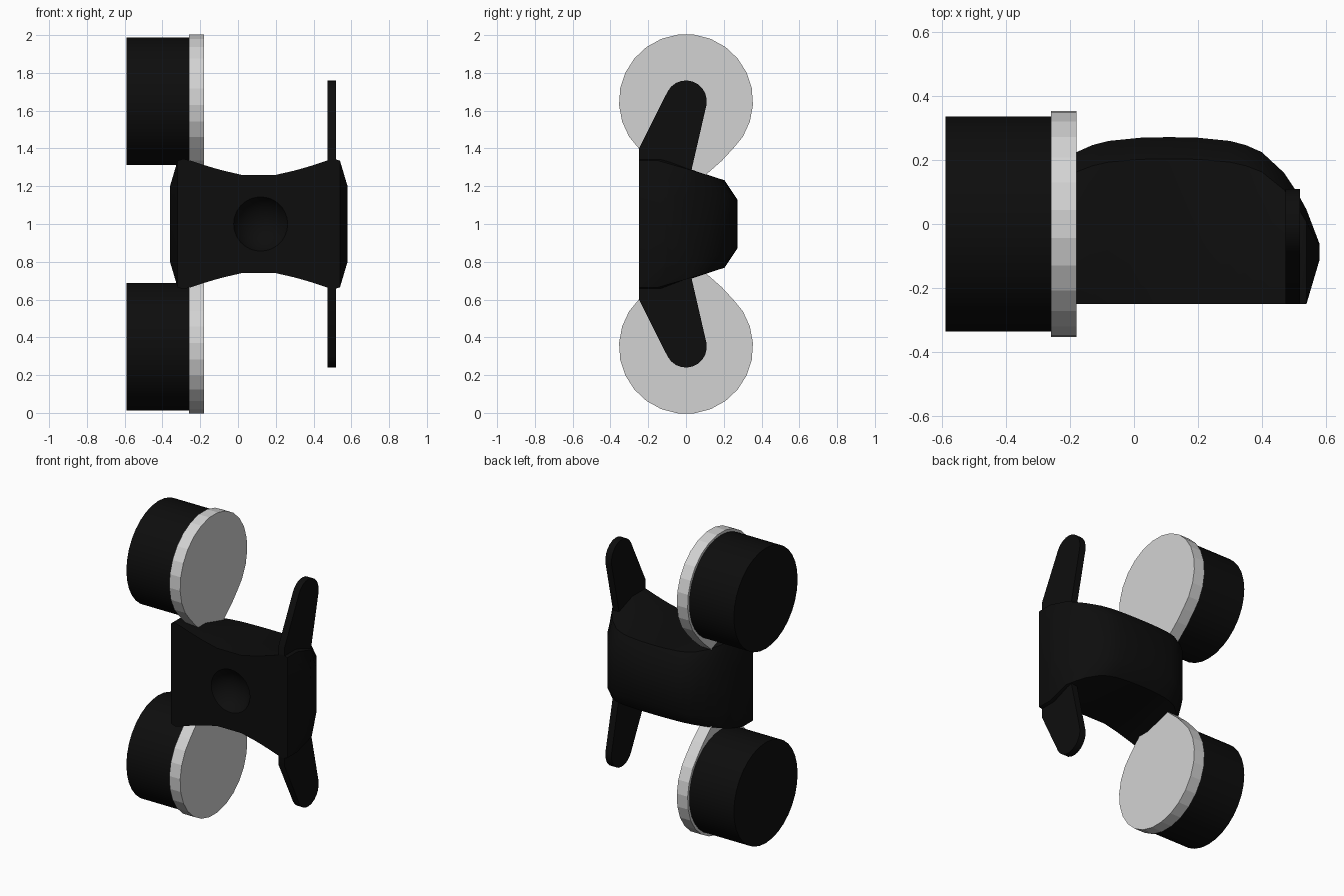
import bpy, bmesh, math
from mathutils import Matrix

if "Cube" in bpy.data.objects:
    bpy.data.objects.remove(bpy.data.objects["Cube"])


def material(name, value):
    m = bpy.data.materials.new(name)
    m.diffuse_color = (value, value, value, 1)
    m.use_nodes = True
    m.node_tree.nodes["Principled BSDF"].inputs["Base Color"].default_value = m.diffuse_color
    return m


BLACK = material("black", 0.004)
GREY = material("light grey", 0.65)


def finish(name, bm, mat, angle=30):
    bmesh.ops.recalc_face_normals(bm, faces=bm.faces)
    me = bpy.data.meshes.new(name)
    bm.to_mesh(me)
    bm.free()
    me.materials.append(mat)
    ob = bpy.data.objects.new(name, me)
    bpy.context.collection.objects.link(ob)
    if angle:
        smooth(ob, angle)
    return ob


def smooth(ob, angle):
    bpy.ops.object.select_all(action='DESELECT')
    ob.select_set(True)
    bpy.context.view_layer.objects.active = ob
    bpy.ops.object.shade_smooth_by_angle(angle=math.radians(angle))


def arc(r, a0, a1, n):
    """Points on a circle around the upper hub (y=0, z=1.65)."""
    angles = [math.radians(a0 + (a1 - a0) * i / n) for i in range(n + 1)]
    return [(r * math.cos(a), 1.65 + r * math.sin(a)) for a in angles]


def plate(name, outline, x0, x1, mat, flip, angle):
    """Flat plate from a y,z outline; flip mirrors it about z = 1."""
    bm = bmesh.new()
    vs = [bm.verts.new((x0, y, 2 - z if flip else z)) for y, z in outline]
    face = bm.faces.new(vs)
    ext = bmesh.ops.extrude_face_region(bm, geom=[face])
    moved = [v for v in ext['geom'] if isinstance(v, bmesh.types.BMVert)]
    bmesh.ops.translate(bm, verts=moved, vec=(x1 - x0, 0, 0))
    # extruding keeps the first face, so the plate is closed
    return finish(name, bm, mat, angle)


# body: loft along x, symmetric about x = 0.11
# distance from middle, half height, front y, back y
half = [(0, .26, -.25, .272), (.09, .26, -.25, .27), (.19, .283, -.25, .26),
        (.24, .297, -.25, .247), (.29, .312, -.25, .225), (.36, .335, -.25, .16),
        (.40, .345, -.25, .10), (.43, .335, -.25, .045), (.47, .20, -.115, -.06)]
stations = [(-t, h, f, b) for t, h, f, b in reversed(half[1:])] + half
bm = bmesh.new()
rings = []
for t, h, f, b in stations:
    d = b - f
    ys = b - .13 * d
    upper = [(f, h), (f + .35 * d, h), (ys, min(.9 * h, .293 - .3 * ys)), (b, .5 * h)]
    section = upper + [(y, -z) for y, z in reversed(upper)]
    rings.append([bm.verts.new((.11 + t, y, 1 + z)) for y, z in section])
for r0, r1 in zip(rings, rings[1:]):
    for i in range(len(r0)):
        j = (i + 1) % len(r0)
        bm.faces.new((r0[i], r0[j], r1[j], r1[i]))
bm.faces.new(rings[0])
bm.faces.new(rings[-1])
body = finish("body", bm, BLACK, 0)

# round dish in the body front
bm = bmesh.new()
bmesh.ops.create_uvsphere(bm, u_segments=32, v_segments=16, radius=.16,
                          matrix=Matrix.Translation((.12, -.32, 1)))
cutter = finish("dish_cutter", bm, BLACK, 30)
mod = body.modifiers.new("dish", 'BOOLEAN')
mod.operation = 'DIFFERENCE'
mod.solver = 'EXACT'
mod.object = cutter
bpy.context.view_layer.objects.active = body
bpy.ops.object.modifier_apply(modifier=mod.name)
bpy.data.objects.remove(cutter)
smooth(body, 35)

# side plates, wheels and fins, above and below
neck = [(-.25, 1.40), (-.19, 1.335), (-.11, 1.265), (-.06, 1.2)]
disc = arc(.355, -32, 212, 17) + neck + [(-y, z) for y, z in reversed(neck)]
fin = [(-.249, 1.25), (-.249, 1.4)] + arc(.11, 152, -12, 10) + [(.03, 1.29), (.01, 1.2)]
for side, flip in (("upper", False), ("lower", True)):
    plate(side + "_side_plate", disc, -.26, -.18, GREY, flip, 0)
    plate(side + "_fin", fin, .475, .52, BLACK, flip, 30)
    bm = bmesh.new()
    place = Matrix.Translation((-.4225, 0, .35 if flip else 1.65)) @ Matrix.Rotation(math.pi / 2, 4, 'Y')
    bmesh.ops.create_cone(bm, cap_ends=True, segments=32, radius1=.337, radius2=.337,
                          depth=.335, matrix=place)
    finish(side + "_wheel", bm, BLACK, 30)
